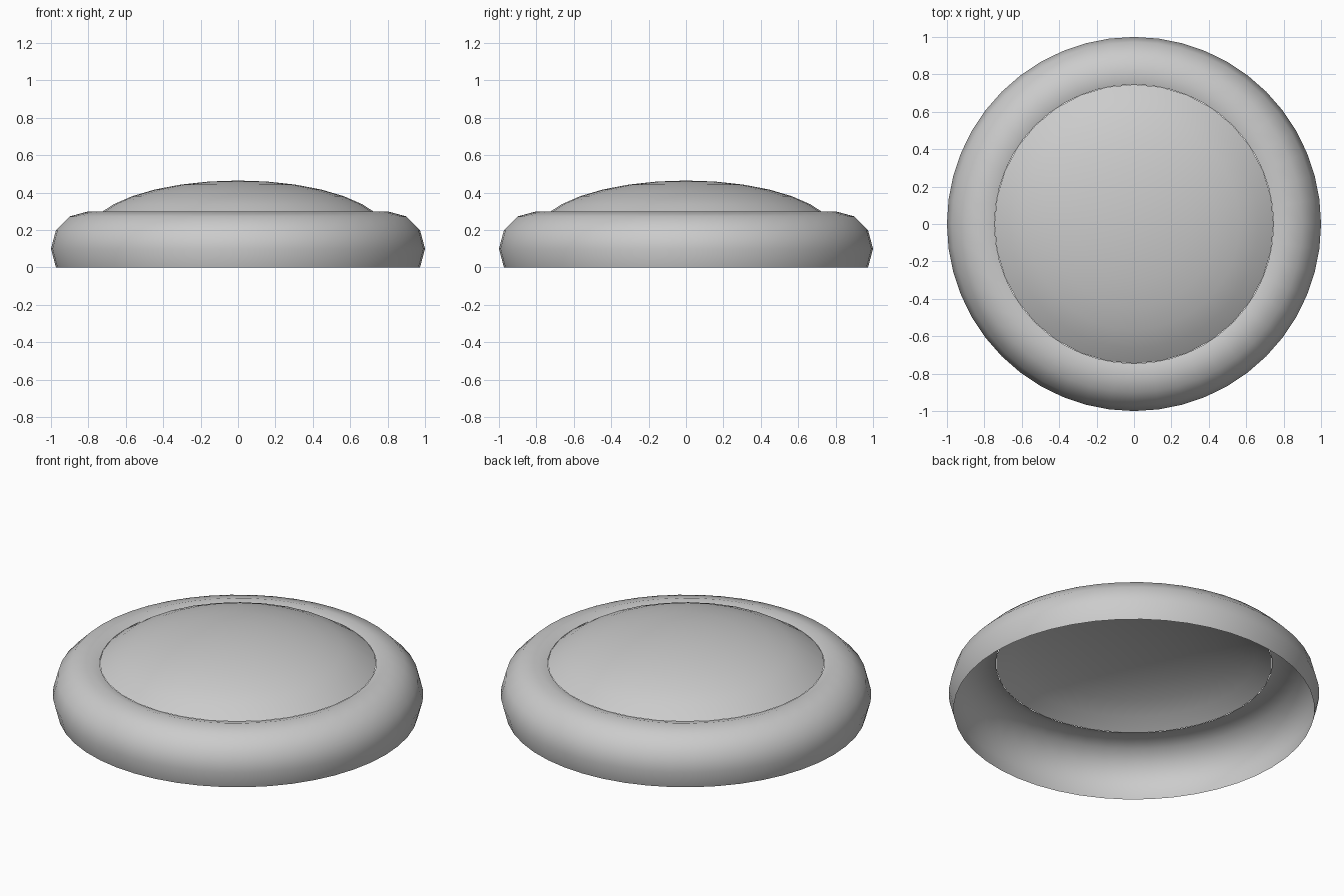
import bpy, bmesh, math

if "Cube" in bpy.data.objects:
    bpy.data.objects.remove(bpy.data.objects["Cube"])


def lathe(name, profile, sides):
    """Spin a profile of (radius, z) points about z; radius 0 becomes a pole."""
    bm = bmesh.new()
    rings = []
    for r, z in profile:
        if r < 1e-6:
            rings.append([bm.verts.new((0, 0, z))] * sides)
        else:
            rings.append([bm.verts.new((r * math.cos(2 * math.pi * i / sides),
                                        r * math.sin(2 * math.pi * i / sides), z))
                          for i in range(sides)])
    for low, high in zip(rings, rings[1:]):
        for i in range(sides):
            j = (i + 1) % sides
            quad = [low[i], low[j], high[j], high[i]]
            bm.faces.new(list(dict.fromkeys(quad))).smooth = True
    mesh = bpy.data.meshes.new(name)
    bm.to_mesh(mesh)
    bm.free()
    obj = bpy.data.objects.new(name, mesh)
    bpy.context.collection.objects.link(obj)
    return obj


SEAM = (0.746, 0.285)  # where the dome meets the rim

# Rounded rim: outer part of a 12-sided torus section, open underneath
rim = [(0.8 + 0.2 * math.cos(math.radians(a)), 0.1 + 0.2 * math.sin(math.radians(a)))
       for a in range(-30, 91, 30)]
lathe("rounded_rim", rim + [SEAM], 48)

# Shallow dome: cap of a flattened sphere
dome = [SEAM] + [(0.8 * math.sin(math.pi * k / 16), 0.179 + 0.286 * math.cos(math.pi * k / 16))
                 for k in range(5, -1, -1)]
lathe("dome_cap", dome, 32)
